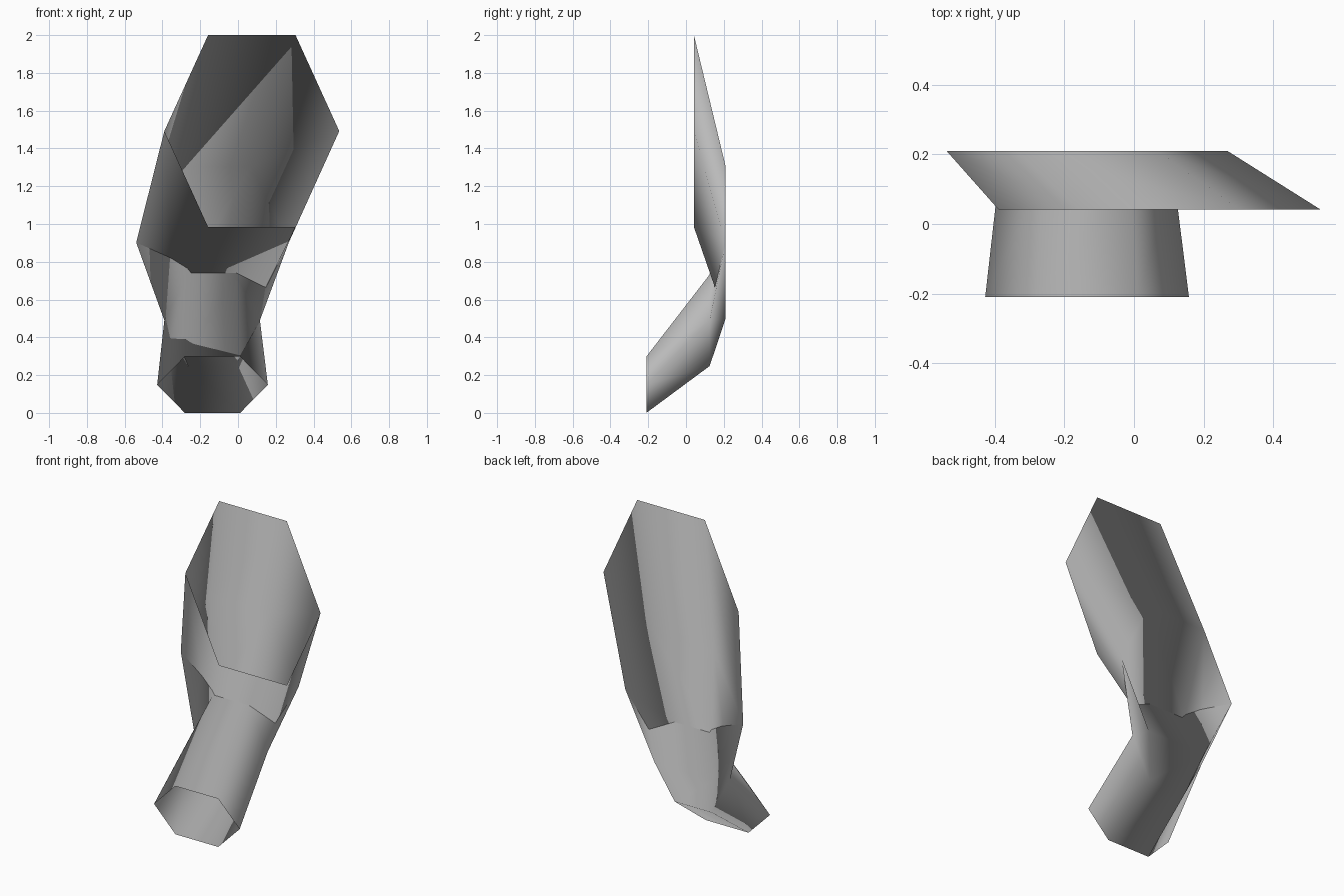
import bpy, bmesh
from mathutils import Vector

if "Cube" in bpy.data.objects:
    bpy.data.objects.remove(bpy.data.objects["Cube"])

grey = bpy.data.materials.new("plain_grey")
grey.diffuse_color = (0.5, 0.5, 0.5, 1)
grey.use_nodes = True
grey.node_tree.nodes["Principled BSDF"].inputs["Base Color"].default_value = grey.diffuse_color

# Hexagonal sections along the bent pipe: centre x, y, z, half width, half height
SECTIONS = [
    (-0.135, -0.21, 0.149, 0.293, 0.149),    # lower mouth
    (-0.137, 0.125, 0.49, 0.253, 0.242),     # neck
    (-0.135, 0.21, 0.902, 0.404, 0.402),     # elbow
    (0.073, 0.042, 1.492, 0.463, 0.508),     # upper mouth
]
HEXAGON = [(1, 0), (0.5, 1), (-0.5, 1), (-1, 0), (-0.5, -1), (0.5, -1)]

# Open pipe skinned through the sections
bm = bmesh.new()
rings = [[bm.verts.new((cx + u * w, y, cz + v * h)) for u, v in HEXAGON]
         for cx, y, cz, w, h in SECTIONS]
for a, b in zip(rings, rings[1:]):
    for i in range(6):
        j = (i + 1) % 6
        bm.faces.new((a[j], b[j], b[i], a[i])).smooth = True

mesh = bpy.data.meshes.new("bent_pipe")
bm.to_mesh(mesh)
bm.free()
mesh.materials.append(grey)

# Round shading: every normal points straight out from its section's centre
radial = [Vector((u, 0, v * 0.866)).normalized() for u, v in HEXAGON]
mesh.normals_split_custom_set_from_vertices(radial * len(SECTIONS))
bpy.context.collection.objects.link(bpy.data.objects.new("bent_pipe", mesh))
